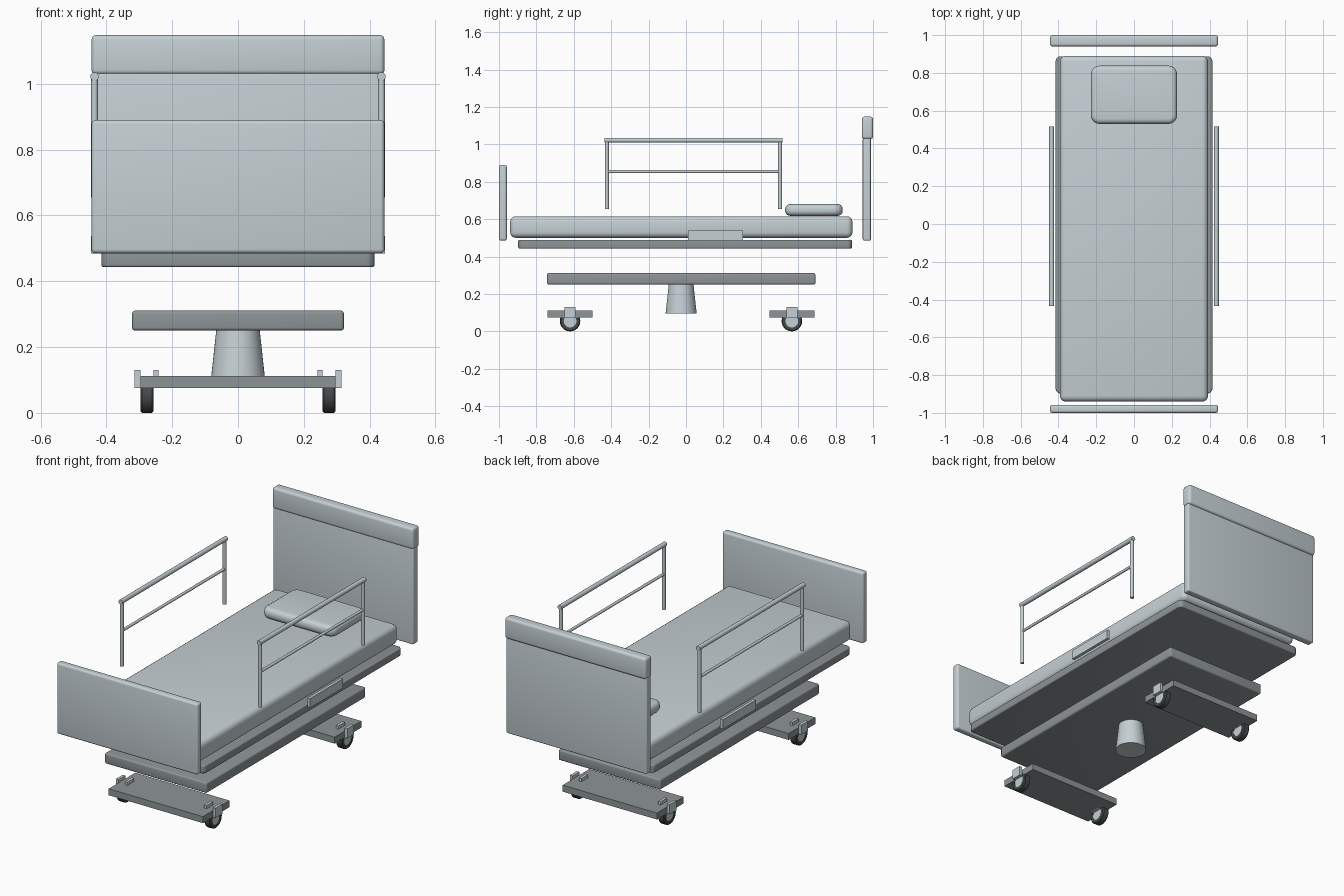
import bpy, bmesh, math
from mathutils import Matrix

if "Cube" in bpy.data.objects:
    bpy.data.objects.remove(bpy.data.objects["Cube"])


def material(name, rgb):
    m = bpy.data.materials.new(name)
    m.diffuse_color = (*rgb, 1)
    m.use_nodes = True
    m.node_tree.nodes["Principled BSDF"].inputs["Base Color"].default_value = m.diffuse_color
    return m


LIGHT = material("pale_grey", (0.56, 0.63, 0.66))
MID = material("mid_grey", (0.27, 0.30, 0.31))
DARK = material("rubber_grey", (0.065, 0.068, 0.07))


def finish(bm, name, mat, smooth=True):
    bmesh.ops.recalc_face_normals(bm, faces=bm.faces)
    mesh = bpy.data.meshes.new(name)
    bm.to_mesh(mesh)
    bm.free()
    ob = bpy.data.objects.new(name, mesh)
    bpy.context.collection.objects.link(ob)
    mesh.materials.append(mat)
    if smooth:
        bpy.ops.object.select_all(action='DESELECT')
        ob.select_set(True)
        bpy.context.view_layer.objects.active = ob
        bpy.ops.object.shade_smooth_by_angle(angle=math.radians(35))
    return ob


def box(name, mat, x, y, z, bevel=0.0, corner=0.0):
    """Box from ranges; corner rounds the upright edges, bevel the rest."""
    bm = bmesh.new()
    bmesh.ops.create_cube(bm, size=1)
    for v in bm.verts:
        for i, (lo, hi) in enumerate((x, y, z)):
            v.co[i] = lo if v.co[i] < 0 else hi
    if corner:
        upright = [e for e in bm.edges
                   if abs(e.verts[0].co.z - e.verts[1].co.z) > 1e-5]
        bmesh.ops.bevel(bm, geom=upright, offset=corner, segments=5,
                        profile=0.5, affect='EDGES')
    if bevel:
        sharp = [e for e in bm.edges if e.calc_face_angle(0) > 0.7]
        bmesh.ops.bevel(bm, geom=sharp, offset=bevel, segments=4,
                        profile=0.5, affect='EDGES')
    return finish(bm, name, mat, smooth=bool(bevel))


def rod(name, mat, centre, length, r1, axis, r2=None, sides=16):
    """Cylinder or cone along an axis; r1 is at the low end."""
    bm = bmesh.new()
    bmesh.ops.create_cone(bm, cap_ends=True, segments=sides, radius1=r1,
                          radius2=r1 if r2 is None else r2, depth=length)
    turn = {'X': Matrix.Rotation(math.pi / 2, 4, 'Y'),
            'Y': Matrix.Rotation(-math.pi / 2, 4, 'X'),
            'Z': Matrix.Identity(4)}[axis]
    bm.transform(Matrix.Translation(centre) @ turn)
    return finish(bm, name, mat)


def tyre(name, x, y, z):
    """Ring with a rounded tread, spun about the x axis."""
    profile = [(-.02, .034), (-.02, .05), (-.015, .055),
               (.015, .055), (.02, .05), (.02, .034)]
    n = 28
    bm = bmesh.new()
    rings = []
    for i in range(n):
        a = 2 * math.pi * i / n
        rings.append([bm.verts.new((x + px, y + r * math.cos(a),
                                    z + r * math.sin(a))) for px, r in profile])
    m = len(profile)
    for i in range(n):
        a, b = rings[i], rings[(i + 1) % n]
        for j in range(m):
            k = (j + 1) % m
            bm.faces.new((a[j], a[k], b[k], b[j]))
    return finish(bm, name, DARK)


def span(s, a, b):
    """Mirror an x range to side s."""
    return tuple(sorted((s * a, s * b)))


# Head and foot boards
box("headboard_panel", LIGHT, (-.443, .443), (.945, .988), (.485, 1.035), .008)
box("headboard_cap", LIGHT, (-.445, .445), (.94, 1.0), (1.028, 1.148), .014)
box("footboard", LIGHT, (-.445, .445), (-1.0, -.958), (.485, .89), .012)

# Sleeping surface
box("mattress", LIGHT, (-.392, .392), (-.94, .89), (.50, .615), .03)
box("pillow", LIGHT, (-.228, .228), (.53, .838), (.618, .68), .026, .045)
box("deck", MID, (-.415, .415), (-.897, .887), (.443, .489), .007, .025)

# Lift frame and column
box("base_frame", MID, (-.322, .322), (-.743, .692), (.25, .311), .01)
rod("lift_column", LIGHT, (0, -.026, .174), .156, .083, 'Z', .066, 40)

# Side rails and control panels
for s, side in ((1, "right"), (-1, "left")):
    x = s * .436
    rod(side + "_top_rail", LIGHT, (x, .04, 1.022), .95, .013, 'Y')
    rod(side + "_middle_rail", LIGHT, (x, .04, .854), .926, .008, 'Y')
    for y, end in ((-.423, "front"), (.503, "rear")):
        rod(f"{side}_{end}_rail_post", LIGHT, (x, y, .836), .364, .0105, 'Z')
    box(side + "_control_panel", LIGHT, span(s, .43, .447),
        (.01, .306), (.485, .538))

# Wheel bars with a caster at each end
for yc, end in ((-.62, "front"), (.566, "rear")):
    box(end + "_wheel_bar", MID, (-.297, .297), (yc - .12, yc + .12),
        (.075, .112))
    for s, side in ((1, "right"), (-1, "left")):
        tag = f"{end}_{side}"
        tyre(tag + "_tyre", s * .277, yc, .055)
        rod(tag + "_hub", LIGHT, (s * .277, yc, .055), .036, .0345, 'X',
            sides=28)
        box(tag + "_outer_bracket", LIGHT, span(s, .297, .314),
            (yc - .03, yc + .03), (.075, .13))
        box(tag + "_inner_bracket", LIGHT, span(s, .241, .257),
            (yc - .03, yc + .03), (.075, .13))
